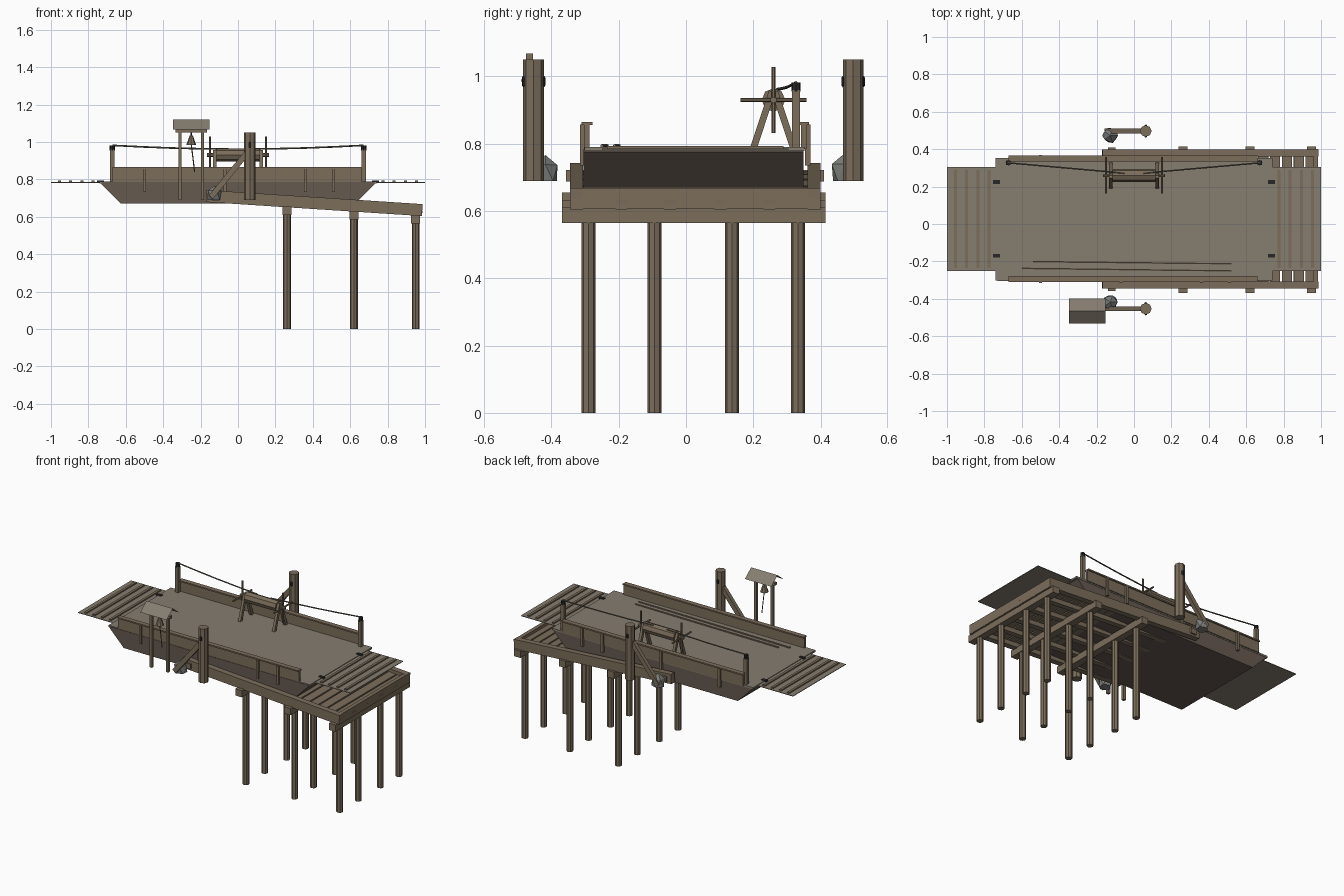
import bpy, bmesh, math, random
from mathutils import Vector

if "Cube" in bpy.data.objects:
    bpy.data.objects.remove(bpy.data.objects["Cube"])

random.seed(4)


def mat(name, c):
    m = bpy.data.materials.new(name)
    m.diffuse_color = (*c, 1)
    m.use_nodes = True
    m.node_tree.nodes["Principled BSDF"].inputs["Base Color"].default_value = m.diffuse_color
    return m


WOOD = mat("wood", (0.20, 0.155, 0.105))
DECK = mat("weathered_wood", (0.235, 0.205, 0.16))
HULL = mat("hull_wood", (0.13, 0.10, 0.08))
IRON = mat("iron", (0.02, 0.02, 0.02))
ROPE = mat("rope", (0.13, 0.12, 0.09))
STONE = mat("stone", (0.20, 0.21, 0.20))
CY = 0.0275  # centre line of ferry and dock


def mesh_obj(name, verts, faces, m):
    me = bpy.data.meshes.new(name)
    me.from_pydata([tuple(v) for v in verts], [], faces)
    me.materials.append(m)
    o = bpy.data.objects.new(name, me)
    bpy.context.collection.objects.link(o)
    return o


def bm_obj(name, bm, m):
    o = mesh_obj(name, [], [], m)
    bm.to_mesh(o.data)
    bm.free()
    return o


def box(name, x, y, z, m):
    """Box from (min, max) pairs."""
    v = [(a, b, c) for a in x for b in y for c in z]
    return mesh_obj(name, v, [(0, 1, 3, 2), (4, 6, 7, 5), (0, 4, 5, 1),
                              (2, 3, 7, 6), (0, 2, 6, 4), (1, 5, 7, 3)], m)


def beam(name, p, q, w, h, m):
    """Square timber between two points."""
    p, q = Vector(p), Vector(q)
    d = q - p
    o = box(name, (-d.length / 2, d.length / 2), (-w / 2, w / 2), (-h / 2, h / 2), m)
    o.rotation_mode = 'QUATERNION'
    o.rotation_quaternion = d.to_track_quat('X', 'Z')
    o.location = (p + q) / 2
    return o


def rod(name, p, q, r1, r2, n, m):
    """Tapered n-sided rod between two points."""
    p, q = Vector(p), Vector(q)
    d = q - p
    bm = bmesh.new()
    bmesh.ops.create_cone(bm, cap_ends=True, segments=n, radius1=r1, radius2=r2, depth=d.length)
    o = bm_obj(name, bm, m)
    o.rotation_mode = 'QUATERNION'
    o.rotation_quaternion = d.to_track_quat('Z', 'Y')
    o.location = (p + q) / 2
    return o


# --- Ferry hull: raked profile extruded across, plus deck sheet
prof = [(-0.73, 0.785), (-0.73, 0.775), (-0.626, 0.67), (0.626, 0.67), (0.73, 0.775), (0.73, 0.785)]
n = len(prof)
v = [(x, y, z) for y in (-0.305, 0.35) for x, z in prof]
f = [tuple(range(n)), tuple(range(2 * n - 1, n - 1, -1))]
f += [(i, i + n, (i + 1) % n + n, (i + 1) % n) for i in range(n)]
mesh_obj("ferry_hull", v, f, HULL)
box("ferry_deck", (-0.74, 0.74), (-0.302, 0.352), (0.778, 0.79), DECK)

# --- Side boards with caps and stanchions
for side, s in (("front", -1), ("rear", 1)):
    y = CY + s * 0.322
    box(side + "_side_board", (-0.67, 0.66), (y - 0.008, y + 0.008), (0.785, 0.858), WOOD)
    box(side + "_board_cap", (-0.67, 0.66), (y - 0.016, y + 0.016), (0.856, 0.865), WOOD)
    for x in (-0.5, -0.07, 0.36, 0.51):
        yo = y + s * 0.012
        box(side + "_stanchion", (x - 0.008, x + 0.008), (yo - 0.008, yo + 0.008), (0.735, 0.858), WOOD)

# --- Ramps with tread slats and hinges
for side, s in (("left", -1), ("right", 1)):
    box(side + "_ramp", sorted((s * 0.70, s * 1.0)), (-0.25, 0.305), (0.782, 0.786), DECK)
    for x in (0.775, 0.835, 0.895, 0.955):
        box(side + "_ramp_slat", (s * x - 0.008, s * x + 0.008), (-0.235, 0.29), (0.786, 0.794), WOOD)
    for y in (0.225, -0.17):
        box(side + "_hinge", (s * 0.735 - 0.018, s * 0.735 + 0.018), (y - 0.01, y + 0.01), (0.782, 0.794), IRON)

# --- Poles lying on deck
rod("long_pole", (-0.6, -0.236, 0.794), (0.52, -0.25, 0.794), 0.006, 0.005, 6, WOOD)
rod("short_pole", (-0.54, -0.2, 0.794), (0.52, -0.212, 0.794), 0.006, 0.005, 6, WOOD)

# --- Windlass
WY, WZ = 0.26, 0.93
rod("windlass_axle", (-0.165, WY, WZ), (0.165, WY, WZ), 0.01, 0.01, 6, WOOD)
rod("windlass_drum", (-0.115, WY, WZ), (0.115, WY, WZ), 0.035, 0.035, 8, WOOD)
for s in (-1, 1):
    for k in (-1, 1):
        beam("windlass_leg", (s * 0.125, WY + k * 0.06, 0.785), (s * 0.125, WY + k * 0.004, 0.955), 0.018, 0.02, WOOD)
    rod("windlass_spoke", (s * 0.15, WY, WZ - 0.098), (s * 0.15, WY, WZ + 0.098), 0.006, 0.006, 6, WOOD)
    rod("windlass_spoke", (s * 0.15, WY - 0.098, WZ), (s * 0.15, WY + 0.098, WZ), 0.006, 0.006, 6, WOOD)

# --- Rope posts with iron heads and nearly taut rope
for s in (-1, 1):
    x, y = s * 0.672, 0.327
    box("rope_post", (x - 0.012, x + 0.012), (y - 0.012, y + 0.012), (0.785, 0.96), WOOD)
    rod("rope_post_head", (x, y, 0.955), (x, y, 0.982), 0.014, 0.014, 8, IRON)
    a, b = Vector((x, y, 0.982)), Vector((s * 0.05, 0.272, 0.962))
    pts = [a.lerp(b, t / 4) - Vector((0, 0, 0.004 * math.sin(math.pi * t / 4))) for t in range(5)]
    for p, q in zip(pts, pts[1:]):
        rod("hauling_rope", p, q, 0.0045, 0.0045, 6, ROPE)

# --- Sloping dock: side beams, stringers, planks, end beam
X0, X1 = -0.17, 0.985


def top(x):
    return 0.743 - 0.065 * (x - X0)


def slope(name, y, w, drop, h, m):
    d = drop + h / 2
    return beam(name, (X0, y, top(X0) - d), (X1, y, top(X1) - d), w, h, m)


for s in (-1, 1):
    slope("dock_side_beam", CY + s * 0.353, 0.038, 0, 0.064, WOOD)
for y in (-0.22, -0.075, 0.075, 0.22):
    slope("dock_stringer", CY + y, 0.035, 0.033, 0.031, WOOD)
for i in range(18):
    x = X0 + 0.035 + i * 0.0635
    z = top(x) - 0.026
    beam("dock_plank", (x - 0.027, CY, z), (x + 0.027, CY, z - 0.0035), 0.68, 0.014, WOOD)
box("dock_end_beam", (0.96, 0.985), (-0.345, 0.40), (0.606, 0.668), WOOD)
box("dock_shore_cleat", (-0.14, -0.10), (-0.357, 0.41), (0.688, 0.722), WOOD)

# --- Cap beams and eight-sided piles
for x in (0.262, 0.62, 0.95):
    z = top(x) - 0.06
    box("cap_beam", (x - 0.024, x + 0.024), (-0.368, 0.415), (z - 0.045, z), WOOD)
    for y in (-0.29, -0.094, 0.137, 0.333):
        rod("pile", (x, y, 0), (x, y, z - 0.02), 0.021, 0.021, 8, WOOD)

# --- Mooring posts with iron rings, braces and rocks
for side, y, ry in (("front", -0.453, -0.418), ("rear", 0.497, 0.473)):
    rod(side + "_mooring_post", (0.063, y, 0.69), (0.063, y, 1.05), 0.031, 0.031, 8, WOOD)
    beam(side + "_post_brace", (-0.145, y, 0.705), (0.055, y, 0.95), 0.026, 0.03, WOOD)
    bpy.ops.mesh.primitive_torus_add(location=(0.063, y, 0.985), rotation=(0, math.pi / 2, 0), major_radius=0.028,
                                     minor_radius=0.009, major_segments=10, minor_segments=6)
    ring = bpy.context.object
    ring.name = side + "_mooring_ring"
    ring.data.materials.append(IRON)
    bm = bmesh.new()
    bmesh.ops.create_icosphere(bm, subdivisions=1, radius=0.048)
    for w in bm.verts:
        w.co *= random.uniform(0.88, 1.06)
        w.co.z = max(w.co.z, -0.02)
    rock = bm_obj(side + "_rock", bm, STONE)
    rock.location = (-0.127, ry, 0.713)
    rock.scale = (0.95, 0.95, 1.2)

# --- Bell shelter: two posts, crossbeam, thin gabled roof, bell with pull rope
BY = -0.465
for x in (-0.31, -0.19):
    box("bell_post", (x - 0.009, x + 0.009), (BY - 0.009, BY + 0.009), (0.69, 1.06), WOOD)
box("bell_crossbeam", (-0.335, -0.165), (BY - 0.01, BY + 0.01), (1.05, 1.068), WOOD)
for side, s in (("front", -1), ("rear", 1)):
    e = BY + s * 0.066
    fc = (0, 1, 2, 3) if s < 0 else (3, 2, 1, 0)
    mesh_obj(side + "_roof_slope", [(-0.347, e, 1.068), (-0.153, e, 1.068),
                                    (-0.153, BY, 1.12), (-0.347, BY, 1.12)], [fc], DECK)
rod("bell_hanger", (-0.25, BY, 1.02), (-0.25, BY, 1.055), 0.004, 0.004, 6, IRON)
rod("bell", (-0.25, BY, 0.985), (-0.25, BY, 1.035), 0.026, 0.009, 8, WOOD)
rod("bell_rope", (-0.25, BY, 0.99), (-0.232, BY, 0.84), 0.003, 0.003, 6, ROPE)
